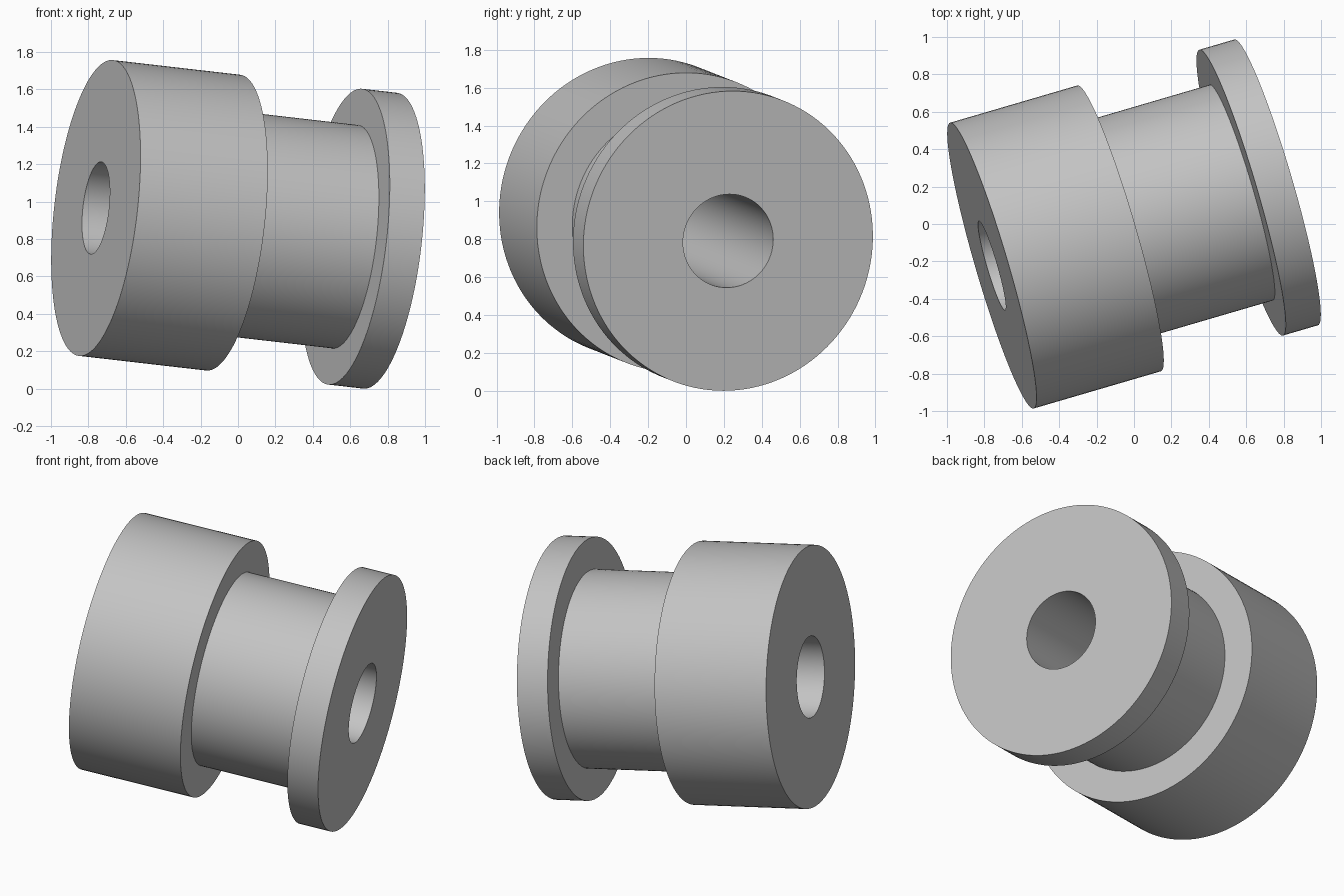
import bpy
import bmesh
import math
from mathutils import Vector

cube = bpy.data.objects.get("Cube")
if cube:
    bpy.data.objects.remove(cube, do_unlink=True)

# Plain grey material
grey = bpy.data.materials.new("plain_grey")
grey.use_nodes = True
colour = (0.55, 0.55, 0.55, 1)
grey.diffuse_color = colour
grey.node_tree.nodes["Principled BSDF"].inputs["Base Color"].default_value = colour

# Main dimensions along the spool's own axis
length, drum_length, flange_width = 1.593, 0.713, 0.196
rim_radius, neck_radius, bore_radius = 0.796, 0.601, 0.248
start = -length / 2
drum_end = start + drum_length
end = length / 2
flange_start = end - flange_width


def lathe(name, profile, steps=128):
    """Spin a closed (radius, height) profile around local z."""
    bm = bmesh.new()
    verts = [bm.verts.new((r, 0, h)) for r, h in profile]
    edges = [bm.edges.new((a, b)) for a, b in zip(verts, verts[1:] + verts[:1])]
    bmesh.ops.spin(bm, geom=verts + edges, cent=(0, 0, 0), axis=(0, 0, 1),
                   angle=math.tau, steps=steps, use_merge=False)
    bmesh.ops.remove_doubles(bm, verts=bm.verts[:], dist=0.0001)
    bmesh.ops.recalc_face_normals(bm, faces=bm.faces[:])
    mesh = bpy.data.meshes.new(name)
    bm.to_mesh(mesh)
    bm.free()
    obj = bpy.data.objects.new(name, mesh)
    bpy.context.collection.objects.link(obj)
    mesh.materials.append(grey)
    return obj


# Stepped spool: wide drum, narrow neck, thin flange, bored right through
spool = lathe("stepped_spool", [
    (bore_radius, start), (rim_radius, start), (rim_radius, drum_end),
    (neck_radius, drum_end), (neck_radius, flange_start),
    (rim_radius, flange_start), (rim_radius, end), (bore_radius, end),
])

# Tilt the axis and rest the rim on the ground
axis = Vector((1.52, 0.445, -0.175)).normalized()
spool.rotation_mode = 'QUATERNION'
spool.rotation_quaternion = axis.to_track_quat('Z', 'Y')
rim_reach = rim_radius * math.sqrt(1 - axis.z ** 2)
spool.location.z = rim_reach + abs(axis.z) * length / 2

bpy.ops.object.select_all(action='DESELECT')
spool.select_set(True)
bpy.context.view_layer.objects.active = spool
bpy.ops.object.shade_smooth_by_angle(angle=math.radians(30))
